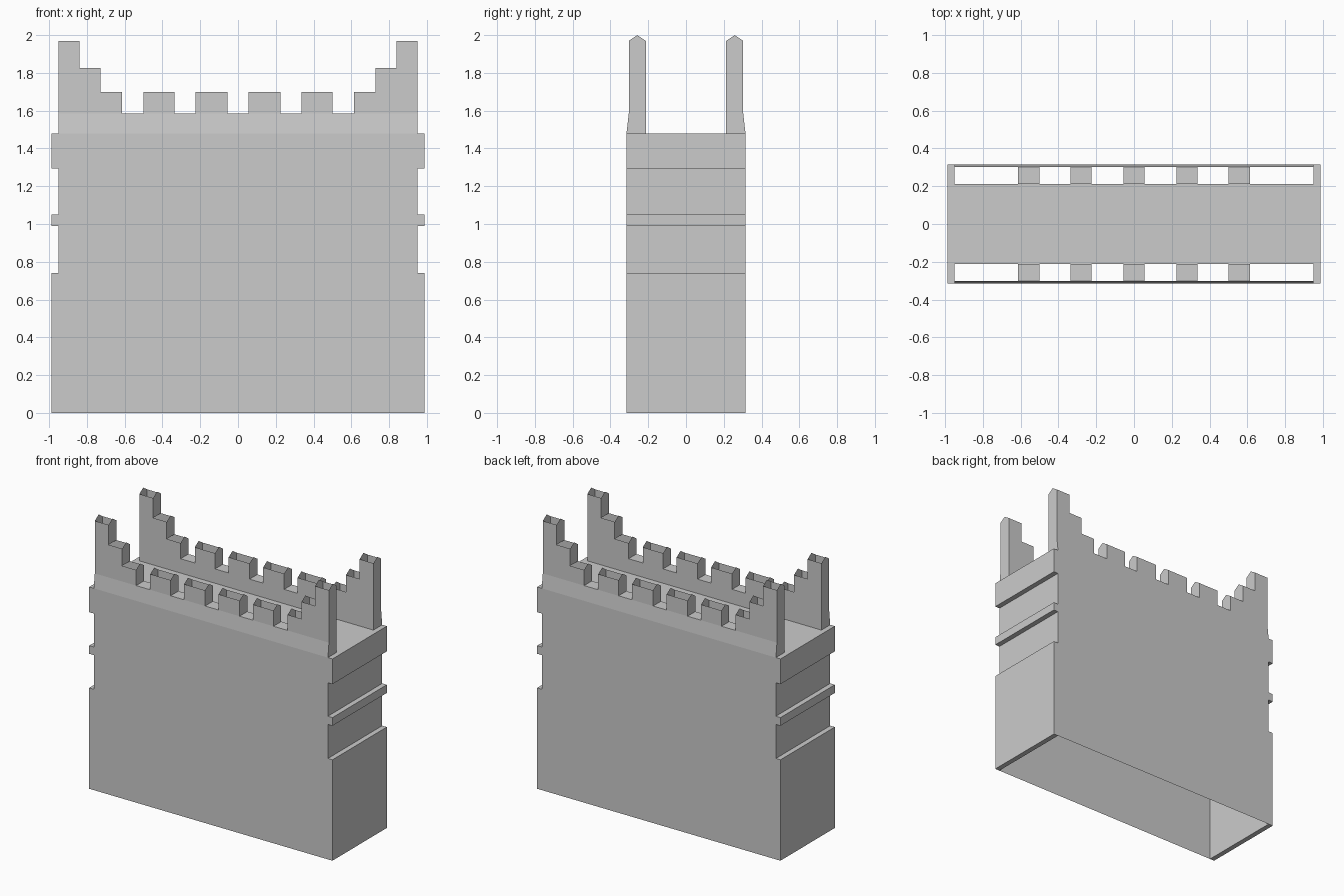
import bpy
import bmesh
from mathutils import Vector

if "Cube" in bpy.data.objects:
    bpy.data.objects.remove(bpy.data.objects["Cube"])

X, XB = 0.95, 0.987              # wall half length, half length at the end bands
Y, YO, YI = 0.315, 0.303, 0.213  # wall face, parapet outer and inner faces
DECK, SILL, TIP = 1.48, 1.585, 0.03


def face(bm, pts, out):
    """Add a flat face whose normal points along out."""
    f = bm.faces.new([bm.verts.new(p) for p in pts])
    f.normal_update()
    if f.normal.dot(Vector(out)) < 0:
        f.normal_flip()


def finish(bm, name):
    bmesh.ops.remove_doubles(bm, verts=bm.verts, dist=1e-5)
    me = bpy.data.meshes.new(name)
    bm.to_mesh(me)
    bm.free()
    ob = bpy.data.objects.new(name, me)
    bpy.context.collection.objects.link(ob)
    return ob


# Hollow wall, open underneath, with the walkway between the parapets
bm = bmesh.new()
for s in (-1, 1):
    face(bm, [(-X, s*Y, 0), (X, s*Y, 0), (X, s*Y, DECK), (-X, s*Y, DECK)], (0, s, 0))
    face(bm, [(s*X, -Y, 0), (s*X, Y, 0), (s*X, Y, DECK), (s*X, -Y, DECK)], (s, 0, 0))
finish(bm, "wall_shell")

bm = bmesh.new()
face(bm, [(-X, -YI, DECK), (X, -YI, DECK), (X, YI, DECK), (-X, YI, DECK)], (0, 0, 1))
finish(bm, "walkway")

# Projecting bands at each end
bm = bmesh.new()
for s in (-1, 1):
    a, b = s*X, s*XB
    for z0, z1 in ((0, 0.74), (0.99, 1.05), (1.295, DECK)):
        face(bm, [(b, -Y, z0), (b, Y, z0), (b, Y, z1), (b, -Y, z1)], (s, 0, 0))
        for z, n in ((z0, -1), (z1, 1)):
            face(bm, [(a, -Y, z), (b, -Y, z), (b, Y, z), (a, Y, z)], (0, 0, n))
        for t in (-1, 1):
            face(bm, [(a, t*Y, z0), (b, t*Y, z0), (b, t*Y, z1), (a, t*Y, z1)], (0, t, 0))
finish(bm, "end_bands")

# Battlement outline: half the steps (inner x, outer x, top z), then mirrored
half = [(0.055, 0.225, 1.70), (0.225, 0.335, SILL), (0.335, 0.50, 1.70),
        (0.50, 0.615, SILL), (0.615, 0.728, 1.70), (0.728, 0.838, 1.825),
        (0.838, X, 1.97)]
steps = [(-b, -a, h) for a, b, h in reversed(half)] + [(-0.055, 0.055, SILL)] + half


def parapet(s, name):
    bm = bmesh.new()
    yo, yi, ym = s*YO, s*YI, s*(YO + YI)/2
    # sloping foot
    face(bm, [(-X, s*Y, DECK), (X, s*Y, DECK), (X, yo, SILL), (-X, yo, SILL)], (0, s, 0))
    for a, b, h in steps:
        # inner and outer sheets; only the gaps have a floor, merlons are open on top
        face(bm, [(a, yi, DECK), (b, yi, DECK), (b, yi, h), (a, yi, h)], (0, -s, 0))
        if h > SILL:
            face(bm, [(a, yo, SILL), (b, yo, SILL), (b, yo, h), (a, yo, h)], (0, s, 0))
        else:
            face(bm, [(a, yi, h), (b, yi, h), (b, yo, h), (a, yo, h)], (0, 0, 1))
    # pointed panels wherever the height changes
    for (_, x, h0), (_, _, h1) in zip(steps, steps[1:]):
        lo, hi = min(h0, h1), max(h0, h1)
        face(bm, [(x, yi, lo), (x, yo, lo), (x, yo, hi), (x, ym, hi + TIP), (x, yi, hi)],
             (h0 - h1, 0, 0))
    # pointed end panels with the flared foot
    for e in (-1, 1):
        x = e*X
        face(bm, [(x, yi, DECK), (x, s*Y, DECK), (x, yo, SILL), (x, yo, 1.97),
                  (x, ym, 1.97 + TIP), (x, yi, 1.97)], (e, 0, 0))
    finish(bm, name)


parapet(-1, "front_parapet")
parapet(1, "back_parapet")
